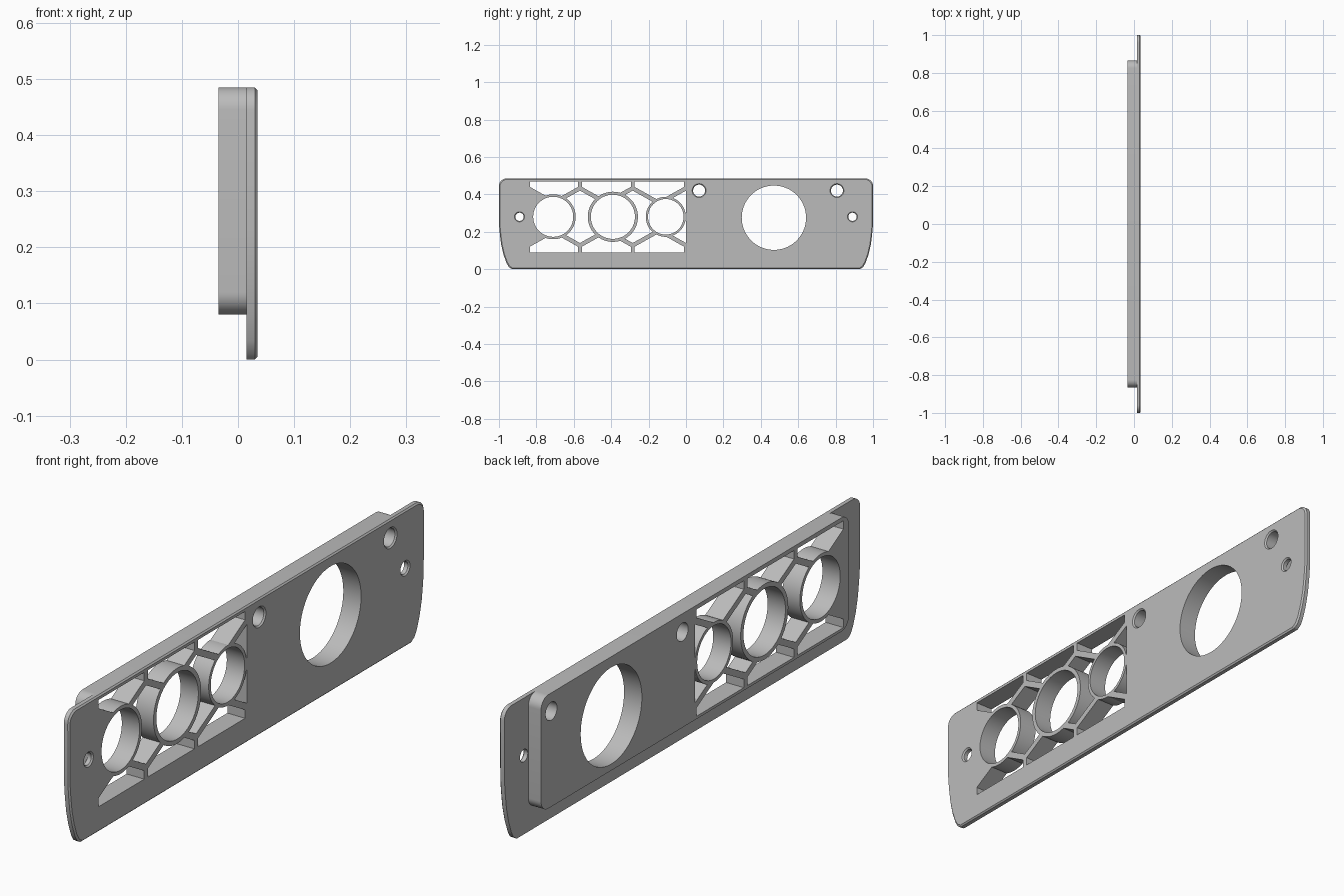
import bpy
import bmesh
from math import sin, cos, pi, atan2, sqrt, radians

cube = bpy.data.objects.get("Cube")
if cube:
    bpy.data.objects.remove(cube)

grey = bpy.data.materials.new("plain grey")
grey.use_nodes = True
colour = (0.5, 0.5, 0.5, 1)
grey.diffuse_color = colour
grey.node_tree.nodes["Principled BSDF"].inputs["Base Color"].default_value = colour

MID = 0.28                     # height of the lattice centre line
LOW, HIGH = 0.09, 0.47         # lattice window limits
POST, APEX = 0.44, 0.42        # upper and lower side of the strut joints
SLOPE, HALF = -0.56, 0.01      # strut slope and half width of the posts
NODES = (-0.835, -0.567, -0.285, 0.0)
RINGS = ((-0.71, 0.12, 0.107), (-0.391, 0.134, 0.118), (-0.108, 0.107, 0.095))


def arc(y, z, r, a, b, n=24):
    return [(y + r * cos(a + (b - a) * i / n), z + r * sin(a + (b - a) * i / n))
            for i in range(n + 1)]


def circle(y, z, r):
    return arc(y, z, r, 0, 2 * pi, 72)[:-1]


def flip(points):
    """Mirror about the lattice centre line."""
    return [(y, 2 * MID - z) for y, z in points]


def strut_angle(start, side, ring):
    """Angle on the ring where a strut edge from start meets it."""
    cy, r, _ = ring
    py, pz = start[0] - cy, start[1] - MID
    a, b, c = 1 + SLOPE ** 2, py * side + pz * SLOPE, py * py + pz * pz - r * r
    t = (-b - sqrt(max(b * b - a * c, 0))) / a
    return atan2(pz + t * SLOPE, py + t * side)


def lattice_windows():
    loops = []
    # windows above and below each ring
    for i, ring in enumerate(RINGS):
        left = (NODES[i] + (HALF if i else 0), POST)
        right = (NODES[i + 1] - HALF, POST)
        a, b = strut_angle(left, 1, ring), strut_angle(right, -1, ring)
        upper = [(left[0], HIGH), left] + arc(ring[0], MID, ring[1], a, b)
        upper += [right, (right[0], HIGH)]
        loops += [upper, flip(upper)]
    # windows between neighbouring rings
    for node, lring, rring in zip(NODES[1:], RINGS, RINGS[1:]):
        a = strut_angle((node, APEX), 1, rring)
        b = strut_angle((node, APEX), -1, lring)
        loops.append([(node, APEX)] + arc(rring[0], MID, rring[1], a, 2 * pi - a)
                     + [(node, 2 * MID - APEX)] + arc(lring[0], MID, lring[1], -b, b))
    # slivers beside the last ring
    cy, r, _ = RINGS[-1]
    a = strut_angle((0, APEX), -1, RINGS[-1])
    side = [(0, APEX)] + arc(cy, MID, r, a, 0.2) + [(0, MID + r * sin(0.2))]
    return loops + [side, flip(side)] + [circle(y, MID, inner) for y, _, inner in RINGS]


def slab(name, sections):
    """Solid from loops; each loop is a list of (x, points) from back to front."""
    bm = bmesh.new()
    caps = ([], [])
    for loop in sections:
        rows = [[bm.verts.new((x, y, z)) for y, z in pts] for x, pts in loop]
        n = len(rows[0])
        for low, up in zip(rows, rows[1:]):
            for i in range(n):
                j = (i + 1) % n
                bm.faces.new((low[i], low[j], up[j], up[i]))
        for cap, row in zip(caps, (rows[0], rows[-1])):
            cap += [bm.edges.get((row[i], row[(i + 1) % n])) for i in range(n)]
    for cap, direction in zip(caps, (-1, 1)):
        bmesh.ops.triangle_fill(bm, edges=cap, use_beauty=True, normal=(direction, 0, 0))
    bmesh.ops.recalc_face_normals(bm, faces=bm.faces)
    mesh = bpy.data.meshes.new(name)
    bm.to_mesh(mesh)
    bm.free()
    mesh.materials.append(grey)
    obj = bpy.data.objects.new(name, mesh)
    bpy.context.collection.objects.link(obj)
    bpy.ops.object.select_all(action="DESELECT")
    obj.select_set(True)
    bpy.context.view_layer.objects.active = obj
    bpy.ops.object.shade_smooth_by_angle(angle=radians(30))
    return obj


BACK, SEAM, BEVEL, FRONT = -0.035, 0.015, 0.03, 0.035
EDGE = FRONT - BEVEL
TOP = 0.485

# openings shared by the plate and the block behind it
openings = lattice_windows() + [circle(0.47, 0.275, 0.172)]
bolt_holes = [(0.07, 0.42, 0.032), (0.807, 0.42, 0.032)]
screw_holes = [(s * 0.89, MID, 0.022) for s in (-1, 1)]

# face plate: rounded top corners, sides drawing in toward the bottom
half = [(0.93, 0), (0.947, 0.011), (0.96, 0.033), (0.976, 0.078), (0.988, 0.13),
        (0.995, 0.185), (0.999, 0.23)] + arc(0.96, TOP - 0.04, 0.04, 0, pi / 2, 10)
outline = half + [(-y, z) for y, z in reversed(half)]
inset = [(y * (1 - EDGE), TOP / 2 + (z - TOP / 2) * (1 - 2 * EDGE / TOP)) for y, z in outline]
plate = [[(SEAM, outline), (BEVEL, outline), (FRONT, inset)]]
plate += [[(SEAM, p), (FRONT, p)] for p in openings]
plate += [[(SEAM, circle(y, z, r)), (BEVEL, circle(y, z, r)), (FRONT, circle(y, z, r + EDGE))]
          for y, z, r in bolt_holes + screw_holes]
slab("face_plate", plate)

# rear block with rounded corners
R, END, BASE = 0.04, 0.865, 0.08
half = (arc(END - R, BASE + R, R, -pi / 2, 0, 10) + arc(END - R, TOP - R, R, 0, pi / 2, 10))
outline = half + [(-y, z) for y, z in reversed(half)]
block = [[(BACK, p), (SEAM, p)] for p in [outline] + openings]
block += [[(BACK, circle(*h)), (SEAM, circle(*h))] for h in bolt_holes]
slab("rear_block", block)
